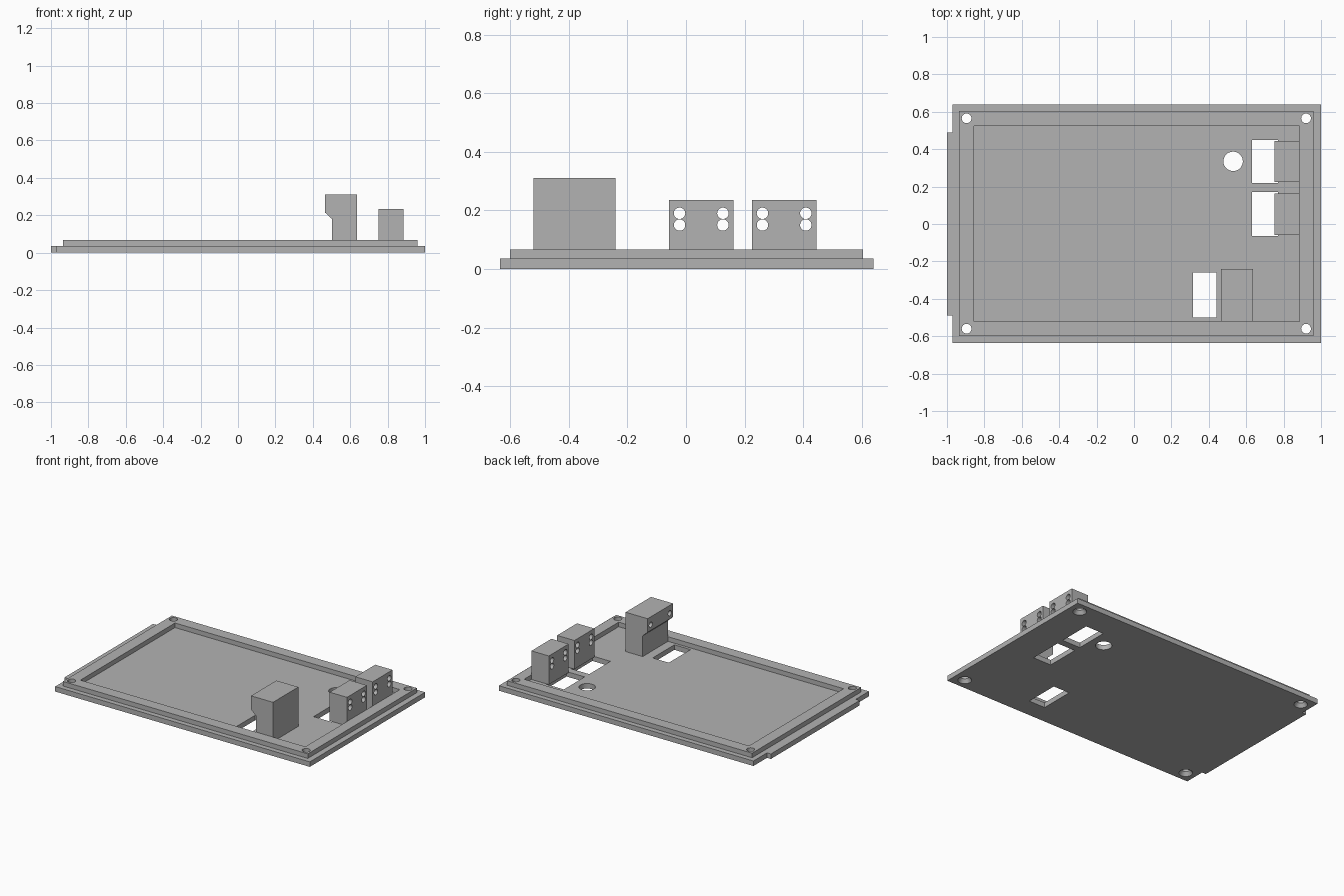
import bpy, bmesh
from mathutils import Matrix

if "Cube" in bpy.data.objects:
    bpy.data.objects.remove(bpy.data.objects["Cube"], do_unlink=True)

grey = bpy.data.materials.new("plain_grey")
colour = (0.45, 0.45, 0.45, 1)
grey.use_nodes = True
grey.diffuse_color = colour
grey.node_tree.nodes["Principled BSDF"].inputs["Base Color"].default_value = colour


def finish(name, bm):
    bmesh.ops.recalc_face_normals(bm, faces=bm.faces)
    mesh = bpy.data.meshes.new(name)
    bm.to_mesh(mesh)
    bm.free()
    mesh.materials.append(grey)
    obj = bpy.data.objects.new(name, mesh)
    bpy.context.collection.objects.link(obj)
    return obj


def extrude(name, points, vector):
    bm = bmesh.new()
    face = bm.faces.new([bm.verts.new(p) for p in points])
    new = bmesh.ops.extrude_face_region(bm, geom=[face])["geom"]
    bmesh.ops.translate(bm, vec=vector, verts=[v for v in new if isinstance(v, bmesh.types.BMVert)])
    return finish(name, bm)


def box(name, x0, x1, y0, y1, z0, z1):
    return extrude(name, [(x0, y0, z0), (x1, y0, z0), (x1, y1, z0), (x0, y1, z0)], (0, 0, z1 - z0))


def cylinder(centre, r_low, r_high, depth, axis="Z"):
    bm = bmesh.new()
    turn = Matrix.Rotation(1.570796, 4, "Y") if axis == "X" else Matrix()
    bmesh.ops.create_cone(bm, cap_ends=True, segments=32, radius1=r_low, radius2=r_high,
                          depth=depth, matrix=Matrix.Translation(centre) @ turn)
    return finish("cutter", bm)


def cut(obj, cutters):
    for c in cutters:
        mod = obj.modifiers.new("cut", "BOOLEAN")
        mod.operation, mod.solver, mod.object = "DIFFERENCE", "EXACT", c
    bpy.context.view_layer.update()
    result = bpy.data.meshes.new_from_object(obj.evaluated_get(bpy.context.evaluated_depsgraph_get()))
    obj.modifiers.clear()
    obj.data = result
    for c in cutters:
        bpy.data.objects.remove(c, do_unlink=True)
    # Smooth hole walls, sharp edges elsewhere
    bpy.ops.object.select_all(action="DESELECT")
    obj.select_set(True)
    bpy.context.view_layer.objects.active = obj
    bpy.ops.object.shade_smooth_by_angle()


FLOOR, TOP = 0.035, 0.067
screws = [(x, y) for x in (-0.895, 0.92) for y in (-0.56, 0.565)]


def screw_cutters():
    return [cylinder((x, y, 0.04), 0.026, 0.026, 0.2) for x, y in screws]


# Base plate with the tab on its right end
outline = [(-0.97, -0.635), (1, -0.635), (1, 0.64), (-0.97, 0.64),
           (-0.97, 0.49), (-1, 0.49), (-1, -0.49), (-0.97, -0.49)]
plate = extrude("base_plate", [(x, y, 0) for x, y in outline], (0, 0, FLOOR))
openings = [box("cutter", 0.63, 0.77, 0.22, 0.45, -0.1, 0.1),
            box("cutter", 0.63, 0.77, -0.065, 0.17, -0.1, 0.1),
            box("cutter", 0.315, 0.44, -0.5, -0.26, -0.1, 0.1),
            cylinder((0.53, 0.335, 0), 0.052, 0.052, 0.2)]
sinks = [cylinder((x, y, 0.01), 0.047, 0.026, 0.03) for x, y in screws]
cut(plate, openings + screw_cutters() + sinks)

# Raised rim around the floor
rim = box("raised_rim", -0.935, 0.96, -0.6, 0.605, FLOOR, TOP)
cut(rim, [box("cutter", -0.855, 0.885, -0.52, 0.525, 0, 0.2)] + screw_cutters())

# Two upright blocks with paired through holes
for name, y0, y1 in (("middle_block", -0.058, 0.162), ("back_block", 0.225, 0.445)):
    block = box(name, 0.75, 0.884, y0, y1, FLOOR, 0.235)
    cut(block, [cylinder((0.82, y, z), 0.0195, 0.0195, 0.4, "X")
                for y in (y0 + 0.036, y1 - 0.036) for z in (0.15, 0.19)])

# Tall block with an overhanging head and two blind holes
profile = [(0.503, FLOOR), (0.635, FLOOR), (0.635, 0.31), (0.465, 0.31), (0.465, 0.215), (0.503, 0.18)]
tall = extrude("tall_block", [(x, -0.52, z) for x, z in profile], (0, 0.28, 0))
cut(tall, [cylinder((0.46, y, 0.255), 0.018, 0.018, 0.2, "X") for y in (-0.485, -0.275)])
